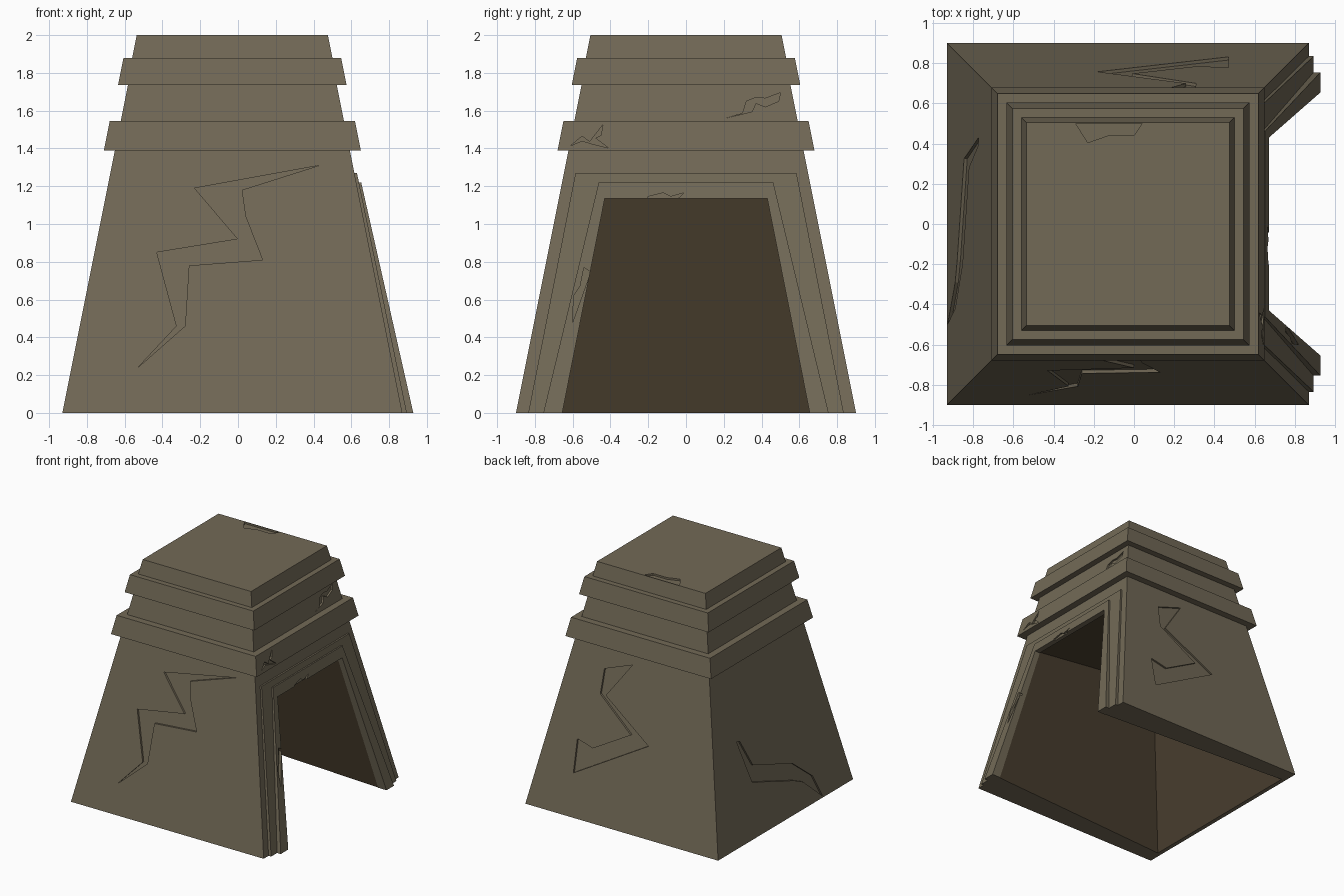
import bpy, bmesh
from mathutils import Vector

if "Cube" in bpy.data.objects:
    bpy.data.objects.remove(bpy.data.objects["Cube"])

CX = -0.03      # the tower is slightly off centre because of the door frame
SLOPE = 0.2
FLARE = 1.175   # the room widens from the door to its far wall


def material(name, rgb):
    m = bpy.data.materials.new(name)
    m.diffuse_color = (*rgb, 1)
    m.use_nodes = True
    m.node_tree.nodes["Principled BSDF"].inputs["Base Color"].default_value = m.diffuse_color
    return m


stone = material("stone", (0.168, 0.142, 0.094))
dark_stone = material("dark_stone", (0.070, 0.051, 0.029))


def finish(name, bm, slot=0):
    bmesh.ops.recalc_face_normals(bm, faces=bm.faces)
    for f in bm.faces:
        f.material_index = slot
    mesh = bpy.data.meshes.new(name)
    bm.to_mesh(mesh)
    bm.free()
    mesh.materials.append(stone)
    mesh.materials.append(dark_stone)
    ob = bpy.data.objects.new(name, mesh)
    bpy.context.collection.objects.link(ob)
    return ob


def square_stack(name, rings):
    """Closed skin through square rings given as (half width, z)."""
    bm = bmesh.new()
    loops = [[bm.verts.new((CX + sx * h, sy * h, z))
              for sx, sy in ((-1, -1), (1, -1), (1, 1), (-1, 1))] for h, z in rings]
    for a, b in zip(loops, loops[1:]):
        for i in range(4):
            j = (i + 1) % 4
            bm.faces.new((a[i], a[j], b[j], b[i]))
    bm.faces.new(loops[0])
    bm.faces.new(loops[-1])
    return finish(name, bm)


def prism(name, outline, low, high, slot=0):
    """Solid between two mappings of the same 2D outline."""
    bm = bmesh.new()
    a = [bm.verts.new(low(u, v)) for u, v in outline]
    b = [bm.verts.new(high(u, v)) for u, v in outline]
    n = len(outline)
    for i in range(n):
        j = (i + 1) % n
        bm.faces.new((a[i], a[j], b[j], b[i]))
    for f in (bm.faces.new(a), bm.faces.new(b)):
        f.normal_update()
        bmesh.ops.triangulate(bm, faces=[f])
    return finish(name, bm, slot)


def cut(ob, cutter):
    mod = ob.modifiers.new("cut", 'BOOLEAN')
    mod.operation = 'DIFFERENCE'
    mod.solver = 'EXACT'
    mod.object = cutter
    bpy.context.view_layer.objects.active = ob
    bpy.ops.object.modifier_apply(modifier=mod.name)
    bpy.data.objects.remove(cutter)


def on_side(side, a, d):
    """Map (u, z) to a sloped side whose half width is a - SLOPE*z, moved out by d."""
    def f(u, z):
        h = a - SLOPE * z + d
        return {"front": Vector((u, -h, z)), "back": Vector((u, h, z)),
                "left": Vector((CX - h, u, z)), "right": Vector((CX + h, u, z))}[side]
    return f


def crack(ob, side, a, pts, depth=0.016):
    cut(ob, prism("crack_cutter", pts, on_side(side, a, -depth), on_side(side, a, 0.03)))


# Stepped tower: walls, bands and flat top
tower = square_stack("tower", [
    (0.90, 0), (0.622, 1.39), (0.68, 1.39), (0.649, 1.545),
    (0.591, 1.545), (0.553, 1.735), (0.605, 1.735), (0.576, 1.88), (0.53, 1.88), (0.506, 2.0)])

# Dark flared room, open below and through the right wall
room = [(-0.675, -0.1), (0.675, -0.1), (0.43, 1.135), (-0.43, 1.135)]
far_wall = on_side("left", 0.90, -0.035)
cut(tower, prism("room_cutter", room,
                 lambda y, z: far_wall(y * FLARE, z * FLARE),
                 on_side("right", 0.90, 0.03), slot=1))


# Two stepped door frames lying on the sloped wall
def door_frame(name, base, top, height, out, taper):
    pts = [(-base, 0), (-top, height), (top, height), (base, 0),
           (0.655, 0), (0.43, 1.135), (-0.43, 1.135), (-0.655, 0)]
    return prism(name, pts, on_side("right", 0.90, -0.02),
                 lambda y, z: on_side("right", 0.90, out - taper * z)(y, z))


outer_frame = door_frame("outer_door_frame", 0.835, 0.585, 1.27, 0.024, 0.008)
inner_frame = door_frame("inner_door_frame", 0.755, 0.462, 1.22, 0.058, 0.026)

# Shallow cracks in the walls
crack(tower, "front", 0.90, [
    (-0.53, 0.24), (-0.28, 0.46), (-0.26, 0.78), (0.13, 0.81), (0.04, 1.04), (0.02, 1.18),
    (0.43, 1.31), (-0.23, 1.19), (0.0, 0.92), (-0.43, 0.85), (-0.325, 0.46)])
crack(tower, "back", 0.90, [
    (0.05, 1.29), (0.30, 1.20), (0.31, 1.0), (-0.01, 0.755), (0.32, 0.57), (0.47, 0.61),
    (0.47, 0.34), (-0.18, 0.71), (0.26, 1.0)])
crack(tower, "left", 0.90, [
    (0.43, 0.78), (0.39, 0.77), (0.28, 0.54), (-0.20, 0.38), (-0.42, 0.20), (-0.50, 0.01),
    (-0.29, 0.20), (-0.18, 0.25), (0.325, 0.42)])

# Cracks in the lower band and the tier above it
crack(tower, "right", 0.958, [
    (-0.61, 1.415), (-0.55, 1.465), (-0.51, 1.435), (-0.44, 1.525), (-0.45, 1.47),
    (-0.48, 1.455), (-0.41, 1.402), (-0.50, 1.425), (-0.55, 1.44)])
crack(tower, "right", 0.90, [
    (0.19, 1.555), (0.30, 1.585), (0.32, 1.65), (0.37, 1.67), (0.42, 1.665), (0.50, 1.695),
    (0.49, 1.65), (0.42, 1.62), (0.37, 1.64), (0.35, 1.595)])

# Chips on the door frame
for pts in ([(-0.60, 0.48), (-0.595, 0.62), (-0.56, 0.67), (-0.54, 0.77), (-0.505, 0.745),
             (-0.55, 0.62)],
            [(-0.21, 1.12), (-0.20, 1.145), (-0.12, 1.165), (-0.08, 1.145), (-0.01, 1.165),
             (-0.06, 1.12)]):
    crack(inner_frame, "right", 0.935, pts, 0.02)

# Chipped hollow in the flat top
chip = [(-0.29, 0.5), (-0.23, 0.405), (-0.13, 0.44), (0.0, 0.44), (0.04, 0.5)]
cut(tower, prism("chip_cutter", chip,
                 lambda x, y: (x, y, 1.985), lambda x, y: (x, y, 2.05)))
